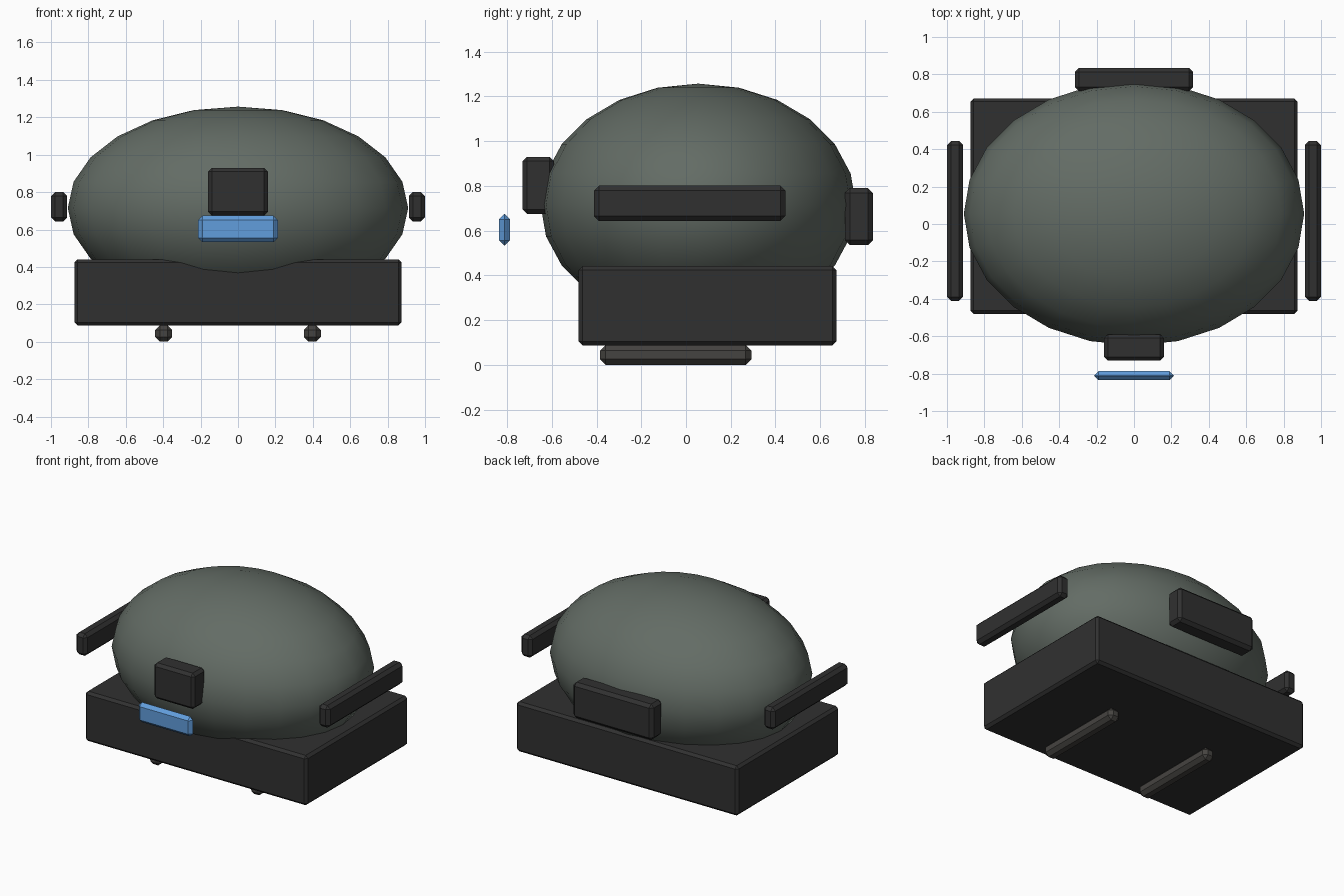
import bpy, bmesh
from mathutils import Matrix

if "Cube" in bpy.data.objects:
    bpy.data.objects.remove(bpy.data.objects["Cube"])


def material(name, rgb):
    m = bpy.data.materials.new(name)
    m.diffuse_color = (*rgb, 1)
    m.use_nodes = True
    m.node_tree.nodes["Principled BSDF"].inputs["Base Color"].default_value = m.diffuse_color
    return m


shell_mat = material("green grey", (0.125, 0.15, 0.13))
dark_mat = material("dark grey", (0.03, 0.03, 0.03))
skid_mat = material("warm grey", (0.06, 0.057, 0.052))
blue_mat = material("blue", (0.12, 0.34, 0.72))


def add_object(name, bm, mat, angle):
    mesh = bpy.data.meshes.new(name)
    bm.to_mesh(mesh)
    bm.free()
    ob = bpy.data.objects.new(name, mesh)
    bpy.context.collection.objects.link(ob)
    mesh.materials.append(mat)
    bpy.ops.object.select_all(action='DESELECT')
    ob.select_set(True)
    bpy.context.view_layer.objects.active = ob
    bpy.ops.object.shade_smooth_by_angle(angle=angle)
    return ob


def box(name, x, y, z, bevel, mat):
    """Chamfered box from (min, max) pairs."""
    size = [b - a for a, b in (x, y, z)]
    mid = [(a + b) / 2 for a, b in (x, y, z)]
    bm = bmesh.new()
    bmesh.ops.create_cube(bm, size=1, matrix=Matrix.Translation(mid) @ Matrix.Diagonal((*size, 1)))
    bmesh.ops.bevel(bm, geom=bm.edges[:], offset=bevel, segments=1,
                    profile=0.5, affect='EDGES', clamp_overlap=True)
    return add_object(name, bm, mat, 0.6)


# Rounded shell
bm = bmesh.new()
bmesh.ops.create_uvsphere(bm, u_segments=24, v_segments=12, radius=1,
                          matrix=Matrix.Translation((0, 0.055, 0.715))
                          @ Matrix.Diagonal((0.91, 0.705, 0.542, 1)))
add_object("shell", bm, shell_mat, 1.0)

# Base block
box("base", (-0.875, 0.875), (-0.48, 0.672), (0.086, 0.441), 0.018, dark_mat)

# Front housing, lens and rear pack
box("front_housing", (-0.16, 0.16), (-0.73, -0.59), (0.675, 0.93), 0.02, dark_mat)
box("front_lens", (-0.213, 0.213), (-0.835, -0.787), (0.532, 0.674), 0.0235, blue_mat)
box("rear_pack", (-0.316, 0.316), (0.71, 0.835), (0.535, 0.79), 0.022, dark_mat)

# Side rails and bottom skids, mirrored left and right
for side, s in (("left", -1), ("right", 1)):
    box(side + "_rail", sorted((s * 0.913, s * 1.0)), (-0.411, 0.444), (0.643, 0.801), 0.022, dark_mat)
    box(side + "_skid", sorted((s * 0.353, s * 0.443)), (-0.384, 0.292), (0.0, 0.088), 0.025, skid_mat)
